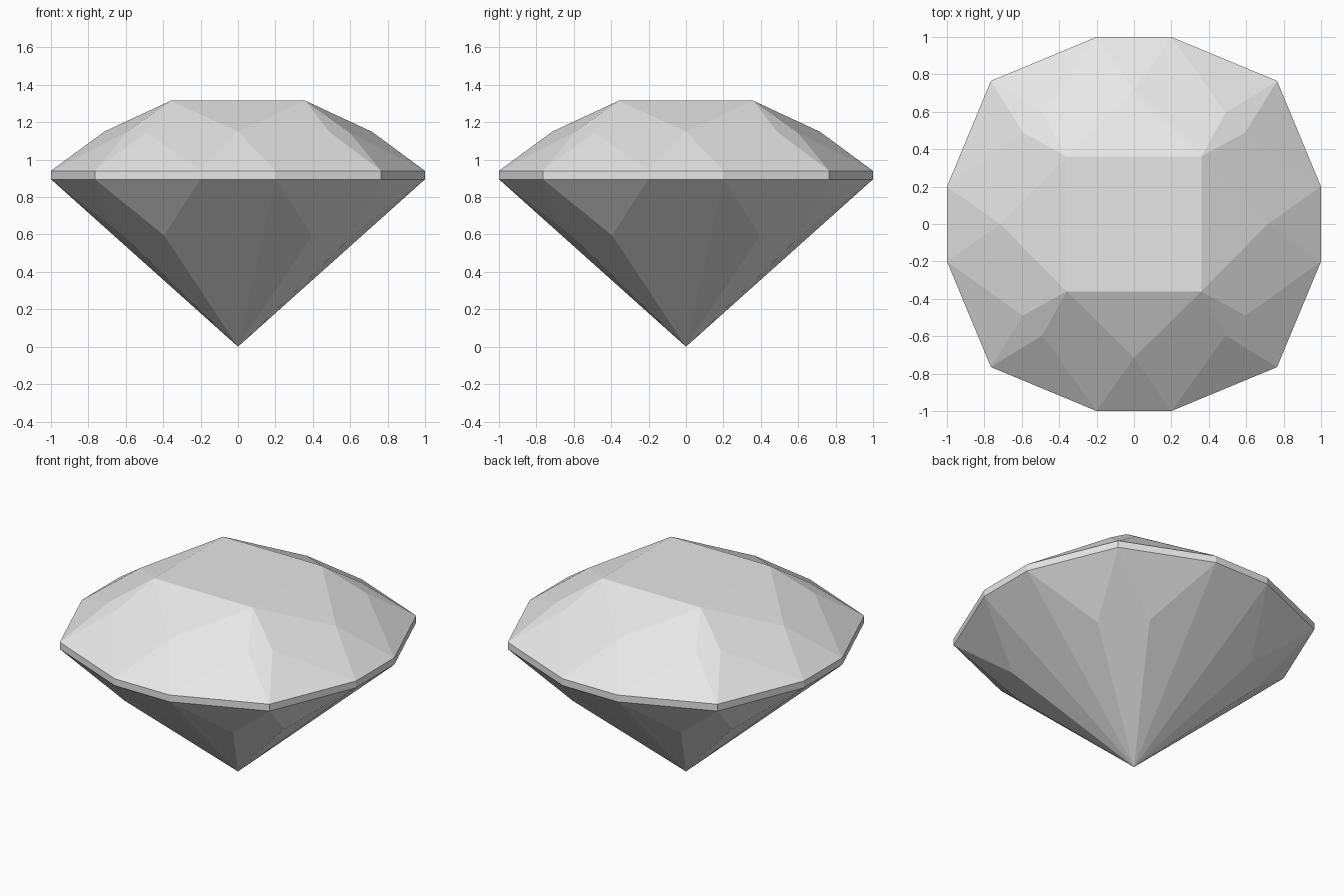
import bpy
import bmesh
from math import pi
from mathutils import Matrix, Vector

cube = bpy.data.objects.get("Cube")
if cube:
    bpy.data.objects.remove(cube, do_unlink=True)

GREY = (0.8, 0.8, 0.8, 1)
stone = bpy.data.materials.new("pale grey stone")
stone.use_nodes = True
stone.diffuse_color = GREY
stone.node_tree.nodes["Principled BSDF"].inputs["Base Color"].default_value = GREY

TABLE, RIM, BASE = 1.315, 0.94, 0.895   # table, girdle top, girdle bottom

# Key points of the front side; m() mirrors left-right, d() across the diagonal
def m(p):
    return (-p[0], p[1], p[2])

def d(p):
    return (-p[1], -p[0], p[2])

def at(p, z):
    return (p[0], p[1], z)

table_corner = (0.36, -0.36, TABLE)
star = (0, -0.715, 1.15)
shoulder = (0.49, -0.595, 1.147)
edge = (0.2, -1, RIM)
corner = (0.765, -0.765, RIM)
low_edge, low_corner = at(edge, BASE), at(corner, BASE)
belly = (0.395, -0.615, 0.595)
culet = (0, 0, 0)


def build(name, whole, half, caps=()):
    """Repeat facets four times round; the half facets are mirrored as well."""
    bm = bmesh.new()
    facets = list(whole) + list(half) + [[m(p) for p in f] for f in half]
    for turn in range(4):
        spin = Matrix.Rotation(turn * pi / 2, 3, 'Z')
        for f in facets:
            bm.faces.new([bm.verts.new(spin @ Vector(p)) for p in f])
    for f in caps:
        bm.faces.new([bm.verts.new(p) for p in f])
    bmesh.ops.remove_doubles(bm, verts=bm.verts, dist=0.001)
    bmesh.ops.recalc_face_normals(bm, faces=bm.faces)
    # Point every facet away from the middle of the stone
    centre = Vector((0, 0, BASE))
    for f in bm.faces:
        f.normal_update()
        if f.normal.dot(f.calc_center_median() - centre) < 0:
            f.normal_flip()
    mesh = bpy.data.meshes.new(name)
    bm.to_mesh(mesh)
    bm.free()
    mesh.materials.append(stone)
    obj = bpy.data.objects.new(name, mesh)
    bpy.context.collection.objects.link(obj)


# Crown: star, corner kite, edge triangle, side kite, upper corner triangle, table
build("crown",
      [[m(table_corner), star, table_corner],
       [table_corner, shoulder, corner, d(shoulder)],
       [star, m(edge), edge]],
      [[table_corner, star, edge, shoulder],
       [shoulder, edge, corner]],
      [[m(table_corner), table_corner, d(m(table_corner)),
        m(d(m(table_corner)))]])

# Girdle: thin twelve-sided band
build("girdle",
      [[m(low_edge), low_edge, edge, m(edge)]],
      [[low_edge, low_corner, corner, edge]])

# Pavilion: facets meeting at the lower point
build("pavilion",
      [[m(low_edge), low_edge, culet],
       [low_corner, belly, culet, d(belly)]],
      [[low_edge, belly, culet],
       [low_edge, low_corner, belly]])
